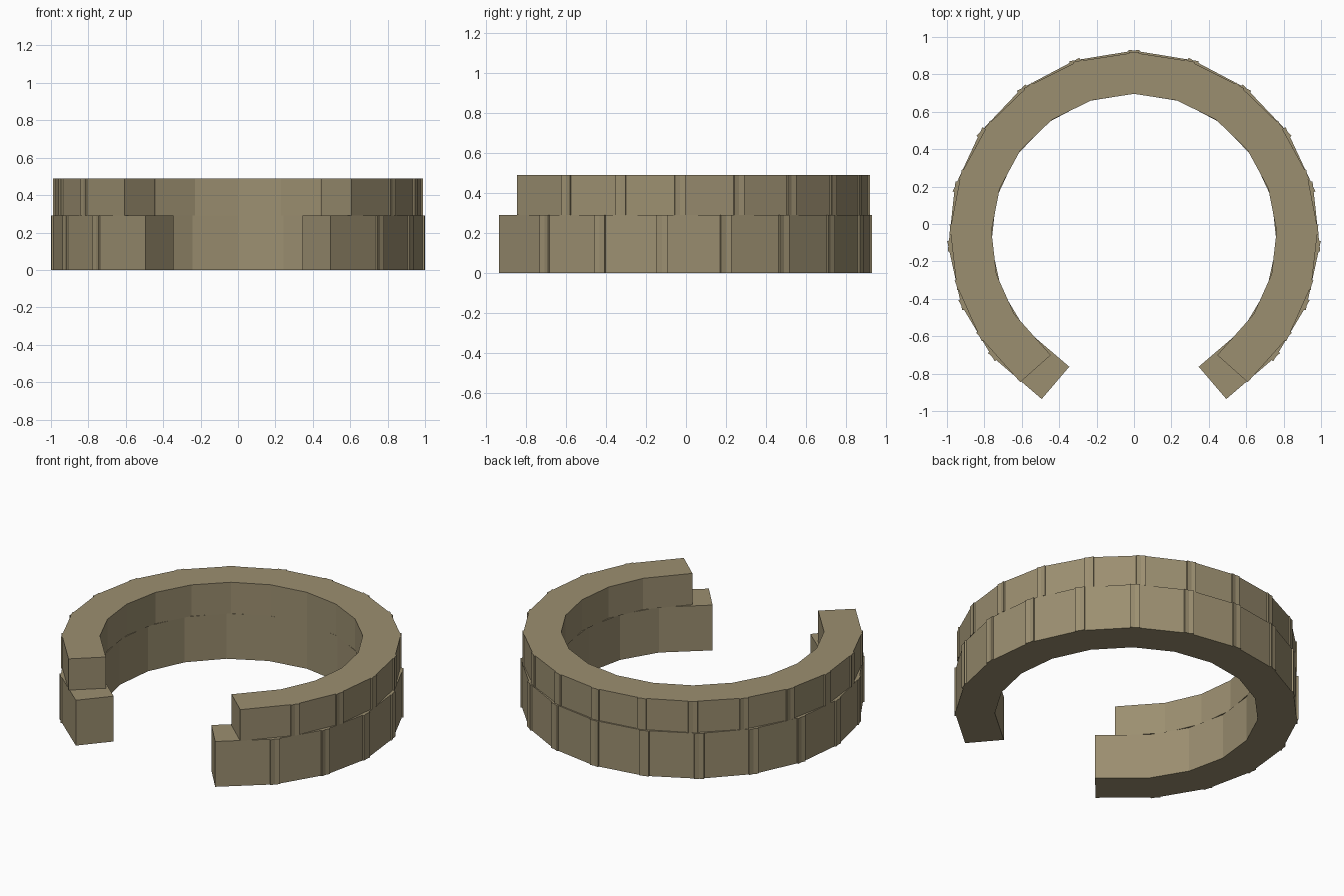
import bpy, bmesh, math
from mathutils import Matrix, Vector

if "Cube" in bpy.data.objects:
    bpy.data.objects.remove(bpy.data.objects["Cube"])

CENTRE_Y = -0.067   # ring centre, shifted because the ring is open at the front

stone = bpy.data.materials.new("tan_stone")
stone.diffuse_color = (0.33, 0.274, 0.163, 1)
stone.use_nodes = True
stone.node_tree.nodes["Principled BSDF"].inputs["Base Color"].default_value = stone.diffuse_color


def block_ring(name, count, pitch, inner, outer, half_width, z0, z1):
    """Open ring of straight overlapping blocks, symmetric about the back (+y)."""
    bm = bmesh.new()
    for i in range(count):
        angle = math.radians(90 + (i - (count - 1) / 2) * pitch)
        size = Matrix.Diagonal((outer - inner, 2 * half_width, z1 - z0, 1))
        place = Matrix.Translation(Vector((0, CENTRE_Y, 0))) @ Matrix.Rotation(angle, 4, 'Z')
        offset = Matrix.Translation(Vector(((inner + outer) / 2, 0, (z0 + z1) / 2)))
        bmesh.ops.create_cube(bm, size=1, matrix=place @ offset @ size)
    mesh = bpy.data.meshes.new(name)
    bm.to_mesh(mesh)
    bm.free()
    mesh.materials.append(stone)
    obj = bpy.data.objects.new(name, mesh)
    bpy.context.collection.objects.link(obj)
    return obj


# Taller base course, with longer blocks reaching further round
block_ring("lower_course", 16, 18.6, 0.754, 0.981, 0.189, 0.0, 0.29)
# Shorter top course, ending earlier to leave a step at each end
block_ring("upper_course", 16, 17.56, 0.754, 0.972, 0.177, 0.29, 0.49)
